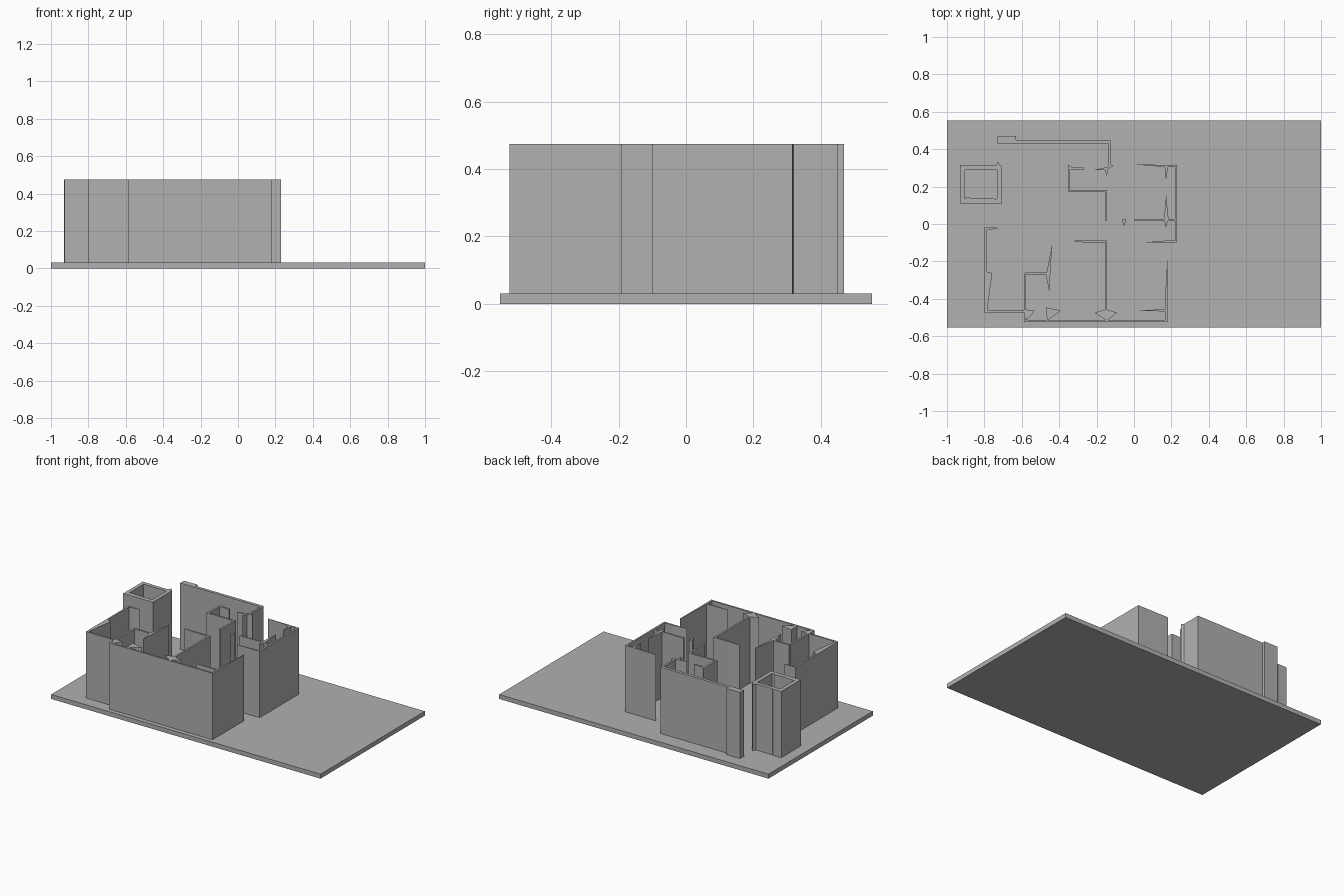
import bpy
import bmesh
from mathutils import Vector

cube = bpy.data.objects.get("Cube")
if cube:
    bpy.data.objects.remove(cube)

FLOOR, TOP, THIN = 0.03, 0.475, 0.012

grey = bpy.data.materials.new("plain_grey")
grey.use_nodes = True
colour = (0.44, 0.44, 0.44, 1)
grey.diffuse_color = colour
grey.node_tree.nodes["Principled BSDF"].inputs["Base Color"].default_value = colour


def extrude(name, polygons, low, high):
    """Raise flat polygons that share corners into one solid object."""
    bm = bmesh.new()
    for polygon in polygons:
        bm.faces.new([bm.verts.new((x, y, low)) for x, y in polygon])
    bmesh.ops.remove_doubles(bm, verts=bm.verts, dist=0.0001)
    result = bmesh.ops.extrude_face_region(bm, geom=bm.faces[:], use_keep_orig=True)
    for item in result["geom"]:
        if isinstance(item, bmesh.types.BMVert):
            item.co.z = high
    bmesh.ops.recalc_face_normals(bm, faces=bm.faces[:])
    mesh = bpy.data.meshes.new(name)
    bm.to_mesh(mesh)
    bm.free()
    mesh.materials.append(grey)
    obj = bpy.data.objects.new(name, mesh)
    bpy.context.collection.objects.link(obj)
    return obj


def wall(name, path, width=THIN, closed=False):
    """Straight wall runs with mitred corners along a centre line."""
    points = [Vector(p) for p in path]
    count = len(points)
    sides = []
    for i, point in enumerate(points):
        before = points[i - 1] if closed or i else None
        after = points[(i + 1) % count] if closed or i < count - 1 else None
        runs = []
        if before is not None:
            runs.append((point - before).normalized())
        if after is not None:
            runs.append((after - point).normalized())
        normals = [Vector((-d.y, d.x)) for d in runs]
        mitre = sum(normals, Vector((0, 0))).normalized()
        mitre *= width / 2 / mitre.dot(normals[0])
        sides.append((point + mitre, point - mitre))
    quads = []
    for i in range(count if closed else count - 1):
        (a, b), (c, d) = sides[i], sides[(i + 1) % count]
        quads.append([a, c, d, b])
    return extrude(name, quads, FLOOR - 0.01, TOP)


def fin(name, *outline):
    """Wedge-shaped wall piece."""
    return extrude(name, [outline], FLOOR - 0.01, TOP)


# Ground slab
extrude("base_slab", [[(-1, -.553), (1, -.553), (1, .553), (-1, .553)]], 0, FLOOR)

# Hollow shaft at the back right corner, with its ragged rim
wall("shaft", [(-.915, .12), (-.72, .12), (-.72, .3), (-.915, .3)], 0.025, True)
fin("shaft_back_spike", (-.77, .3), (-.715, .3), (-.715, .31), (-.727, .335), (-.74, .31))
fin("shaft_back_lip", (-.93, .3), (-.85, .3), (-.865, .315), (-.93, .315))
fin("shaft_inner_lip", (-.9, .125), (-.74, .125), (-.75, .14), (-.8, .135), (-.9, .142))

# Back wall and its return
extrude("back_wall", [[(-.73, .43), (-.125, .43), (-.125, .45), (-.63, .45),
                       (-.63, .47), (-.73, .47)]], FLOOR - 0.01, TOP)
wall("back_wall_return", [(-.131, .44), (-.131, .3)])
fin("back_return_spike", (-.21, .29), (-.155, .29), (-.145, .255), (-.138, .295),
    (-.11, .31), (-.125, .32), (-.14, .305))

# Inner closet
wall("closet_wall", [(-.27, .296), (-.347, .296), (-.347, .177), (-.15, .177), (-.15, .02)])
fin("closet_corner", (-.353, .32), (-.353, .296), (-.32, .3), (-.34, .308))
fin("door_stub", (-.065, .025), (-.04, .025), (-.052, -.012))

# Left hand room
wall("left_room_wall", [(.17, .31), (.225, .31), (.225, -.094), (.17, -.094)])
fin("left_room_back_taper", (0, .318), (.18, .316), (.18, .304))
fin("left_room_front_taper", (.06, -.098), (.18, -.1), (.18, -.088))
fin("left_room_back_spike", (.163, .31), (.183, .31), (.171, .235))
wall("left_room_divider", [(0, .022), (.225, .022)], 0.009)
fin("left_room_divider_spike", (.16, .025), (.172, .155), (.184, .03), (.171, -.02))

# Front rooms: outer shell
wall("front_wall", [(-.583, -.265), (-.583, -.518), (.172, -.518), (.172, -.4)])
fin("front_wall_taper", (.166, -.4), (.178, -.4), (.178, -.19))
fin("front_wall_rib", (.01, -.462), (.172, -.468), (.172, -.456))
wall("right_room_wall", [(-.583, -.467), (-.793, -.467), (-.793, -.025), (-.765, -.025)])
fin("right_room_taper", (-.77, -.031), (-.77, -.019), (-.715, -.021))
fin("right_room_wedge", (-.79, -.255), (-.758, -.262), (-.785, -.463), (-.795, -.463))

# Front rooms: partitions
wall("middle_partition", [(-.27, -.094), (-.15, -.094), (-.15, -.47)])
fin("middle_partition_taper", (-.26, -.1), (-.26, -.088), (-.335, -.09))
wall("side_partition", [(-.583, -.265), (-.465, -.265)])
fin("side_partition_spike", (-.438, -.105), (-.453, -.36), (-.472, -.27), (-.465, -.25))

# Wedges against the front wall
fin("front_wedge_middle", (-.145, -.517), (-.09, -.474), (-.15, -.456), (-.21, -.474))
fin("front_wedge_side", (-.465, -.517), (-.39, -.463), (-.47, -.446))
fin("front_wedge_corner", (-.572, -.517), (-.53, -.462), (-.589, -.457))
